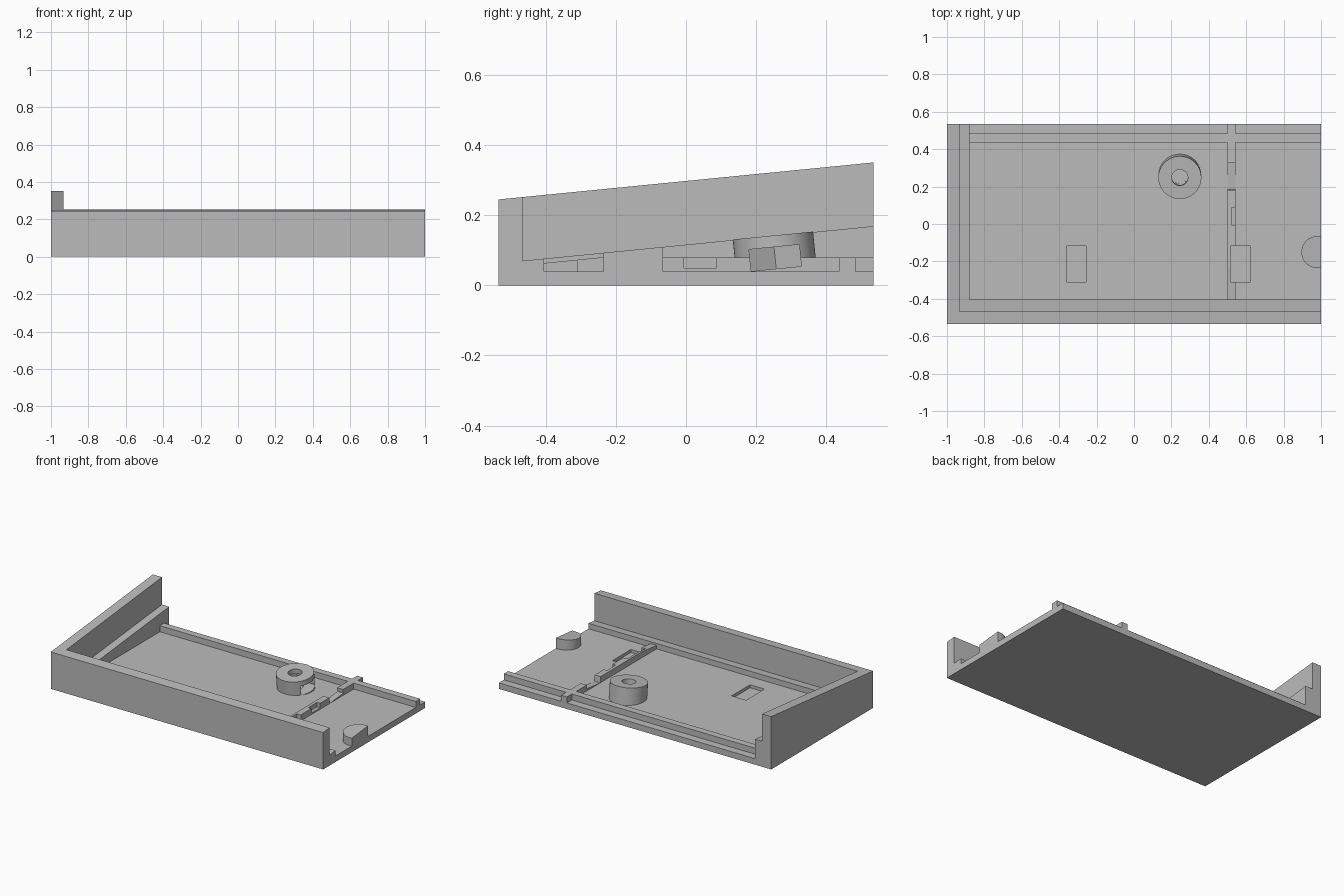
import bpy, bmesh, math
from mathutils import Matrix

if "Cube" in bpy.data.objects:
    bpy.data.objects.remove(bpy.data.objects["Cube"], do_unlink=True)

grey = bpy.data.materials.new("plain grey")
grey.use_nodes = True
grey.diffuse_color = (0.5, 0.5, 0.5, 1)
grey.node_tree.nodes["Principled BSDF"].inputs["Base Color"].default_value = (0.5, 0.5, 0.5, 1)

SLOPE = 0.0986
BACK = 0.535


def rim(y):
    return 0.245 + SLOPE * (y + BACK)


def ledge(y):
    return 0.07 + SLOPE * (y + 0.467)


def prism(name, points, vec, matrix=None, cutter=False):
    """Extrude a closed outline along vec."""
    bm = bmesh.new()
    face = bm.faces.new([bm.verts.new(p) for p in points])
    new = bmesh.ops.extrude_face_region(bm, geom=[face])["geom"]
    bmesh.ops.translate(bm, vec=vec, verts=[v for v in new if isinstance(v, bmesh.types.BMVert)])
    bmesh.ops.recalc_face_normals(bm, faces=bm.faces)
    mesh = bpy.data.meshes.new(name)
    bm.to_mesh(mesh)
    bm.free()
    mesh.materials.append(grey)
    obj = bpy.data.objects.new(name, mesh)
    if matrix:
        mesh.transform(matrix)
    bpy.context.collection.objects.link(obj)
    if cutter:
        obj.hide_render = True
        obj.hide_set(True)
        obj.display_type = 'WIRE'
    return obj


def side_profile(name, x0, x1, yz):
    return prism(name, [(x0, y, z) for y, z in yz], (x1 - x0, 0, 0))


def box(name, x0, x1, y0, y1, z0, z1):
    return prism(name, [(x0, y0, z0), (x1, y0, z0), (x1, y1, z0), (x0, y1, z0)],
                 (0, 0, z1 - z0), cutter=True)


def circle(r, z, n=64):
    return [(r * math.cos(2 * math.pi * i / n), r * math.sin(2 * math.pi * i / n), z)
            for i in range(n)]


def cut(obj, *cutters):
    for c in cutters:
        mod = obj.modifiers.new(c.name, 'BOOLEAN')
        mod.operation = 'DIFFERENCE'
        mod.solver = 'EXACT'
        mod.object = c


# Floor, front wall, front ledge and back rail share one profile
tray = side_profile("tray", -1, 1, [
    (-BACK, 0), (BACK, 0), (BACK, 0.04), (0.483, 0.04), (0.483, 0.08), (0.437, 0.08),
    (0.437, 0.04), (-0.405, 0.04), (-0.405, ledge(-0.405)), (-0.467, ledge(-0.467)),
    (-0.467, rim(-0.467)), (-BACK, rim(-BACK))])

# Side wall and its inner ledge
side_profile("side_wall", -1, -0.933,
             [(-BACK, 0), (BACK, 0), (BACK, rim(BACK)), (-BACK, rim(-BACK))])
side_profile("side_ledge", -0.94, -0.88,
             [(-0.48, 0.01), (BACK, 0.01), (BACK, ledge(BACK)), (-0.48, ledge(-0.48))])

# Cross bar with a sloped front end
bar = side_profile("cross_bar", 0.5, 0.543,
                   [(-0.42, 0.03), (BACK, 0.03), (BACK, 0.08), (-0.24, 0.08), (-0.42, 0.062)])

# Rounded stop at the open end, topped along the ledge slope
arc = [(0.98 - 0.085 * math.sin(math.pi * i / 32), -0.15 + 0.085 * math.cos(math.pi * i / 32))
       for i in range(33)]
outline = [(1, -0.065)] + arc + [(1, -0.235)]
stop = prism("end_stop", [(x, y, 0.03) for x, y in outline], (0, 0, 0.05))
for v in stop.data.vertices:
    if v.co.z > 0.05:
        v.co.z = ledge(v.co.y)

# Tilted screw boss, square to the slope
tilt = Matrix.Translation((0.245, 0.248, 0.142)) @ Matrix.Rotation(math.atan(SLOPE), 4, 'X')
boss = prism("screw_boss", circle(0.115, 0), (0, 0, -0.118), tilt)
hole = prism("screw_hole_cutter", circle(0.043, 0.05), (0, 0, -0.2), tilt, True)
nut_outline = [(-0.083, 0), (-0.0415, -0.072), (0.4, -0.072), (0.4, 0.072), (-0.0415, 0.072)]
nut = prism("nut_slot_cutter", [(x, y, -0.095) for x, y in nut_outline], (0, 0, 0.062), tilt, True)

# Shallow floor pockets and the notch in the bar
pockets = [box("pocket_cutter", x, x + 0.107, -0.31, -0.117, 0.02, 0.2) for x in (-0.36, 0.515)]
notch = box("notch_cutter", 0.52, 0.6, -0.005, 0.087, 0.05, 0.2)

cut(tray, *pockets)
cut(bar, pockets[1], notch, nut)
cut(boss, hole, nut)

# Smooth the round parts, keep edges sharp
for obj in (boss, stop):
    bpy.ops.object.select_all(action='DESELECT')
    bpy.context.view_layer.objects.active = obj
    obj.select_set(True)
    for m in list(obj.modifiers):
        bpy.ops.object.modifier_apply(modifier=m.name)
    bpy.ops.object.shade_smooth_by_angle(angle=math.radians(30))
